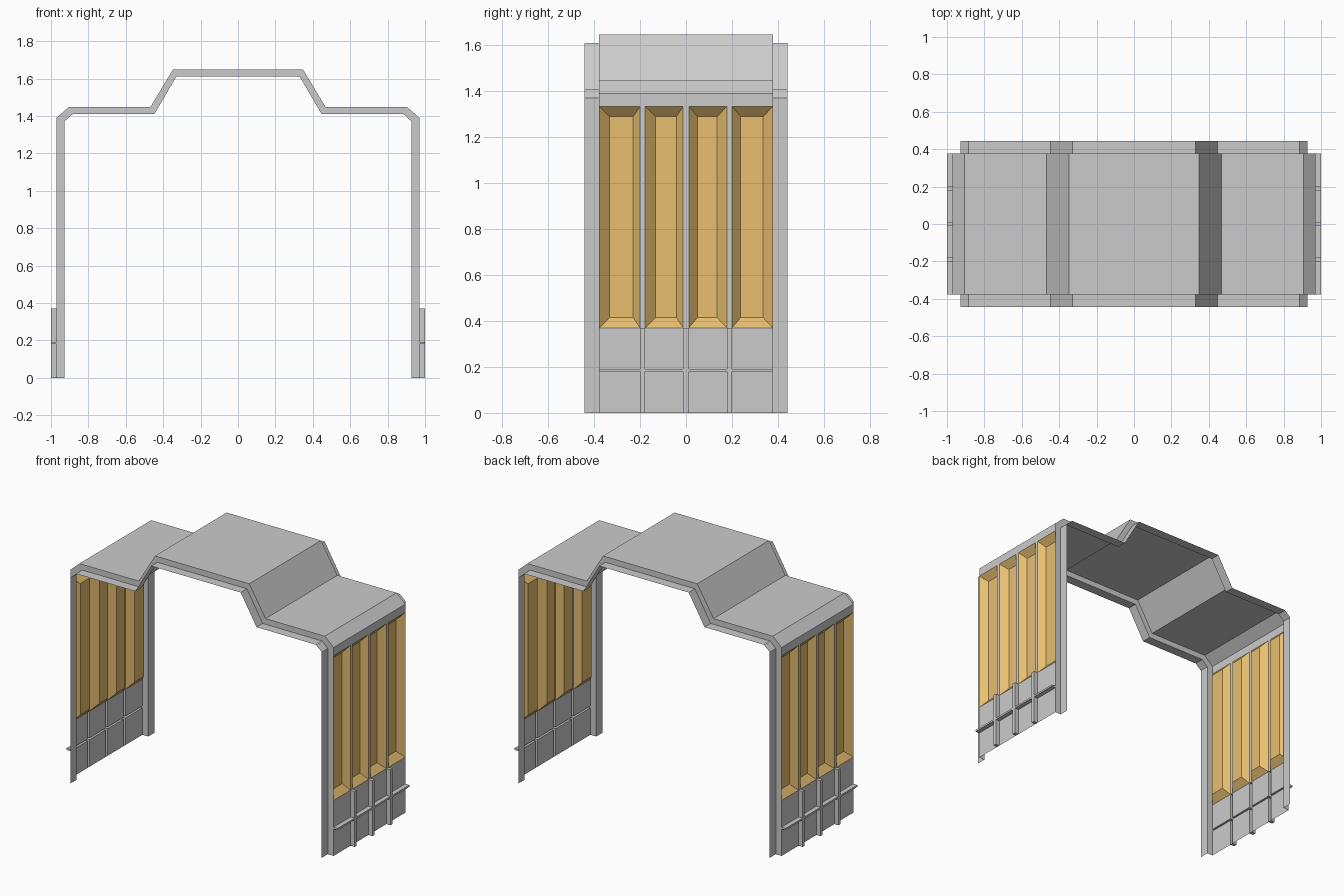
import bpy

if "Cube" in bpy.data.objects:
    bpy.data.objects.remove(bpy.data.objects["Cube"])


def make_object(name, quads, mirror=False, color=None):
    """Build a flat-shaded sheet from quads, welding shared corners."""
    index, faces = {}, []
    for quad in quads:
        faces.append([index.setdefault(tuple(round(c, 4) for c in p), len(index)) for p in quad])
    mesh = bpy.data.meshes.new(name)
    mesh.from_pydata(list(index), [], faces)
    mesh.update()
    obj = bpy.data.objects.new(name, mesh)
    bpy.context.collection.objects.link(obj)
    if mirror:
        obj.modifiers.new("Mirror", 'MIRROR').use_axis[0] = True
    if color:
        mat = bpy.data.materials.new(name + "_material")
        mat.diffuse_color = color
        mat.use_nodes = True
        mat.node_tree.nodes["Principled BSDF"].inputs["Base Color"].default_value = mat.diffuse_color
        mesh.materials.append(mat)
    return obj


def rect(x, y0, y1, z0, z1):
    """Rectangle at constant x, wound to face +x."""
    return [(x, y0, z0), (x, y1, z0), (x, y1, z1), (x, y0, z1)]


def sides(a, b):
    return [[a[i], a[(i + 1) % 4], b[(i + 1) % 4], b[i]] for i in range(4)]


def full(half):
    return half + [(-x, z) for x, z in reversed(half)]


WALL, OUT, DEEP, HALF = 0.97, 1.0, 0.93, 0.378

# Roof shell with recessed end flanges, lofted through stations along y
outer = full([(WALL, 0), (WALL, 1.39), (0.905, 1.448), (0.468, 1.448), (0.348, 1.648)])
inner = full([(0.927, 0), (0.927, 1.372), (0.885, 1.41), (0.447, 1.41), (0.33, 1.61)])
stations = [(inner, -0.443), (inner, -HALF), (outer, -HALF),
            (outer, HALF), (inner, HALF), (inner, 0.443)]
shell = []
for j, ((pa, ya), (pb, yb)) in enumerate(zip(stations, stations[1:])):
    for i in range(len(outer) - 1):
        if j == 2 and i in (0, len(outer) - 2):
            continue  # side walls are detailed separately
        shell.append([(pa[i][0], ya, pa[i][1]), (pb[i][0], yb, pb[i][1]),
                      (pb[i + 1][0], yb, pb[i + 1][1]), (pa[i + 1][0], ya, pa[i + 1][1])])
make_object("roof_shell", shell)

# Lower wall: pressed sheet with raised posts and a thin horizontal rail
ys = [-HALF, -0.2, -0.178, -0.012, 0.012, 0.178, 0.2, HALF]
zs = [0, 0.18, 0.192, 0.37]


def height(i, k):
    inside = 0 <= i < 7 and 0 <= k < 3
    return OUT if inside and (i % 2 == 1 or k == 1) else WALL


lower = []
for i in range(7):
    for k in range(3):
        cell = (ys[i], ys[i + 1], zs[k], zs[k + 1])
        top, h = rect(height(i, k), *cell), height(i, k)
        lower.append(top)
        if h == OUT:
            walls = sides(rect(WALL, *cell), top)
            for wall, (di, dk) in zip(walls, [(0, -1), (1, 0), (0, 1), (-1, 0)]):
                if height(i + di, k + dk) < h:
                    lower.append(wall)
make_object("lower_wall", lower, mirror=True)

# Upper wall frame: header and mullions between the windows
Z0, Z1 = 0.37, 1.335
frame = [rect(WALL, ys[i], ys[i + 1], Z1, 1.39) for i in range(7)]
frame += [rect(WALL, ys[i], ys[i + 1], Z0, Z1) for i in (1, 3, 5)]
make_object("window_frame", frame, mirror=True)

# Amber windows: recessed panes with sloped borders
panes = []
for i in (0, 2, 4, 6):
    left = 0.045 if i < 4 else 0.038
    right = 0.03 if i < 4 else 0.042
    rim = rect(WALL, ys[i], ys[i + 1], Z0, Z1)
    pane = rect(DEEP, ys[i] + left, ys[i + 1] - right, Z0 + 0.045, Z1 - 0.045)
    panes += [pane] + sides(rim, pane)
make_object("window_panels", panes, mirror=True, color=(0.8, 0.52, 0.16, 1))
